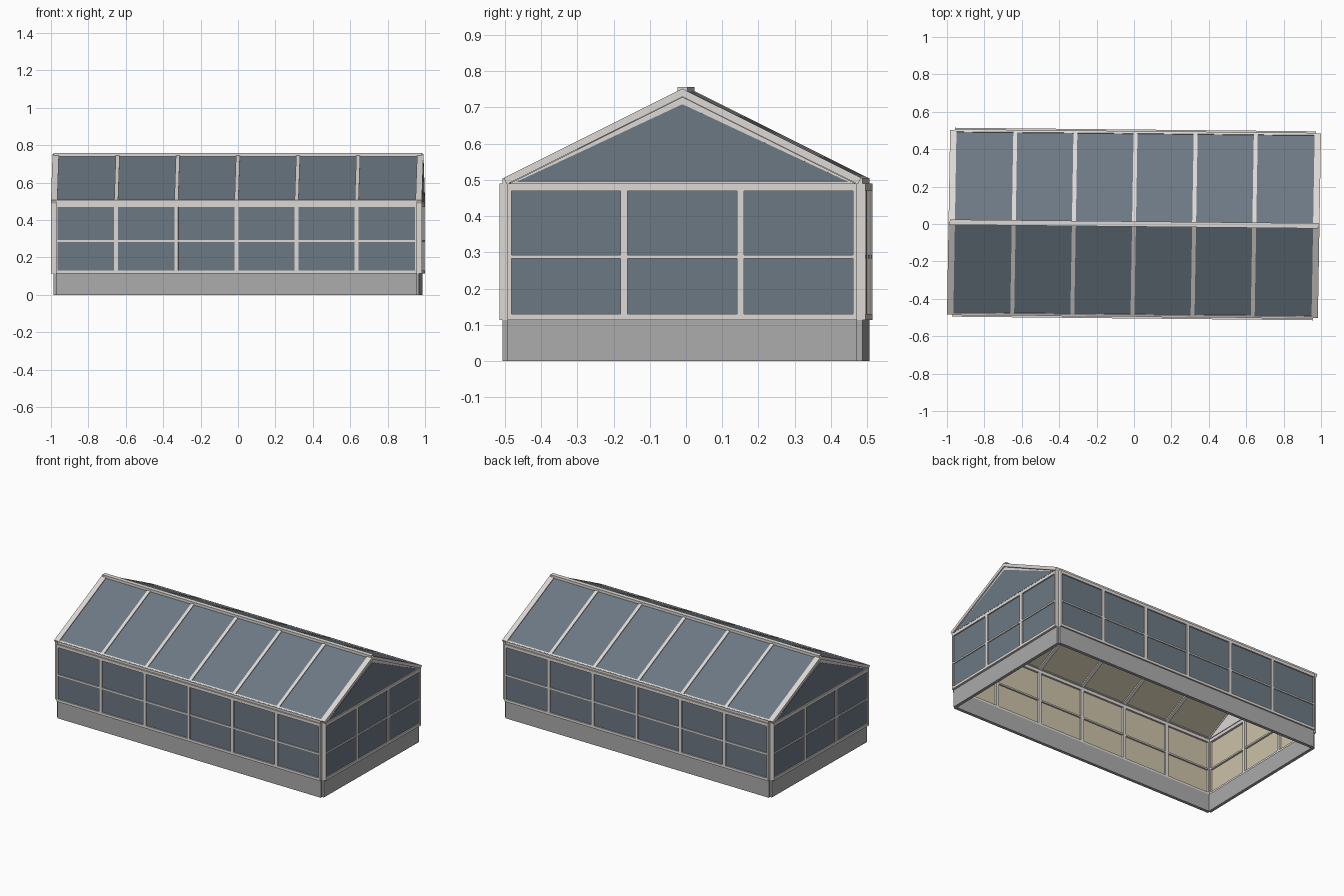
import bpy, bmesh, math
from mathutils import Matrix, Vector

cube = bpy.data.objects.get("Cube")
if cube:
    bpy.data.objects.remove(cube)


def material(name, rgb):
    m = bpy.data.materials.new(name)
    m.use_nodes = True
    m.diffuse_color = (*rgb, 1)
    m.node_tree.nodes["Principled BSDF"].inputs["Base Color"].default_value = (*rgb, 1)
    return m


FRAME = material("pale frame", (0.72, 0.69, 0.66))
GLASS = material("blue grey glass", (0.15, 0.19, 0.23))
LINING = material("tan lining", (0.61, 0.54, 0.39))
STONE = material("grey base", (0.41, 0.41, 0.41))

# The building stands very slightly askew
SKEW = Matrix(((1, 0.017, 0, 0), (-0.010, 1, 0, 0), (0, 0, 1, 0), (0, 0, 0, 1)))


def finish(name, bm, place, mats, pick=None):
    """Place a mesh in the building; pick(normal) gives a material index."""
    bmesh.ops.recalc_face_normals(bm, faces=bm.faces)
    if pick:
        for f in bm.faces:
            f.material_index = pick(f.normal)
    bm.transform(SKEW @ place)
    mesh = bpy.data.meshes.new(name)
    bm.to_mesh(mesh)
    bm.free()
    for m in mats:
        mesh.materials.append(m)
    ob = bpy.data.objects.new(name, mesh)
    bpy.context.collection.objects.link(ob)
    return ob


def add_box(bm, lo, hi):
    lo, hi = Vector(lo), Vector(hi)
    size = Matrix.Diagonal((*(hi - lo), 1))
    bmesh.ops.create_cube(bm, size=1, matrix=Matrix.Translation((lo + hi) / 2) @ size)


def box(name, lo, hi, mat, place=Matrix()):
    bm = bmesh.new()
    add_box(bm, lo, hi)
    finish(name, bm, place, [mat])


def glazed_panel(name, place, half, height, depth, stile, bottom, top, bars, bar, rails=(), inset=0.008):
    """Frame with bars and a pane; local x is across, y is up, z is outward."""
    bm = bmesh.new()
    for s in (-1, 1):
        a, b = sorted((s * half, s * (half - stile)))
        add_box(bm, (a, 0, -depth), (b, height, 0))
    inner = half - stile
    add_box(bm, (-inner, 0, -depth), (inner, bottom, 0))
    add_box(bm, (-inner, height - top, -depth), (inner, height, 0))
    for x in bars:
        add_box(bm, (x - bar / 2, bottom, -depth), (x + bar / 2, height - top, 0))
    for y in rails:
        add_box(bm, (-inner, y - 0.005, 0.002 - depth), (inner, y + 0.005, -0.002))
    finish(name + "_frame", bm, place, [FRAME])
    bm = bmesh.new()
    add_box(bm, (-inner, bottom, -inset - 0.005), (inner, height - top, -inset))
    finish(name + "_glass", bm, place, [GLASS, LINING], lambda n: int(n.z < -0.5))


def prism(name, place, half, low, apex, x0, x1, mat):
    bm = bmesh.new()
    pts = [(-half, low), (half, low), (0, apex)]
    face = bm.faces.new([bm.verts.new((x0, y, z)) for y, z in pts])
    out = bmesh.ops.extrude_face_region(bm, geom=[face])["geom"]
    moved = [v for v in out if isinstance(v, bmesh.types.BMVert)]
    bmesh.ops.translate(bm, verts=moved, vec=(x1 - x0, 0, 0))
    finish(name, bm, place, [mat])


# Main sizes
LENGTH, WIDTH = 0.965, 0.482       # half spans of the long and end walls
END = 0.9915                       # outer face of the end walls
SIDE = 0.505                       # outer face of the long walls
SILL, WALL_TOP = 0.113, 0.49
EAVE_Y, EAVE_Z, RIDGE_Z = 0.493, 0.506, 0.752
BAY = 0.3215

wall_h = WALL_TOP - SILL
rail = [0.288 - SILL]
long_bars = [i * BAY for i in range(-2, 3)]
end_bars = [-BAY / 2, BAY / 2]
pitch = math.atan2(RIDGE_Z - EAVE_Z, EAVE_Y)
slope = math.hypot(RIDGE_Z - EAVE_Z, EAVE_Y)
upright = Matrix.Rotation(math.pi / 2, 4, "X")

# Everything is repeated on the opposite side by a half turn
for word, turn in (("front", 0), ("back", math.pi)):
    spin = Matrix.Rotation(turn, 4, "Z")
    end = "left" if turn == 0 else "right"
    quarter = spin @ Matrix.Rotation(math.pi / 2, 4, "Z")

    # Base walls, leaving notched corners
    box(word + "_base", (-LENGTH, -0.496, 0), (LENGTH, -0.476, SILL), STONE, spin)
    box(end + "_base", (0.957, -WIDTH, 0), (0.977, WIDTH, SILL), STONE, spin)

    # Glazed walls
    glazed_panel(word + "_wall", spin @ Matrix.Translation((0, -SIDE, SILL)) @ upright,
                 LENGTH, wall_h, 0.025, 0.009, 0.017, 0.02, long_bars, 0.021, rail)
    glazed_panel(end + "_wall", quarter @ Matrix.Translation((0, -END, SILL)) @ upright,
                 WIDTH, wall_h, 0.027, 0.011, 0.017, 0.02, end_bars, 0.019, rail)

    # Roof slope and eave strip
    tilt = Matrix.Rotation(pitch, 4, "X")
    glazed_panel(word + "_roof", spin @ Matrix.Translation((0, -EAVE_Y, EAVE_Z)) @ tilt,
                 END, slope, 0.02, 0.034, 0.01, 0.012, long_bars, 0.021, inset=0.005)
    box(word + "_eave", (-LENGTH, -0.497, WALL_TOP), (LENGTH, -0.48, 0.505), FRAME, spin)

    # Gable with its triangular pane
    prism(end + "_gable", spin, 0.478, WALL_TOP, 0.729, 0.96, 0.984, FRAME)
    prism(end + "_gable_glass", spin, 0.457, 0.495, 0.709, 0.982, 0.987, GLASS)

# Ridge cap
box("ridge_cap", (-0.985, -0.014, 0.74), (0.985, 0.014, 0.757), FRAME)
